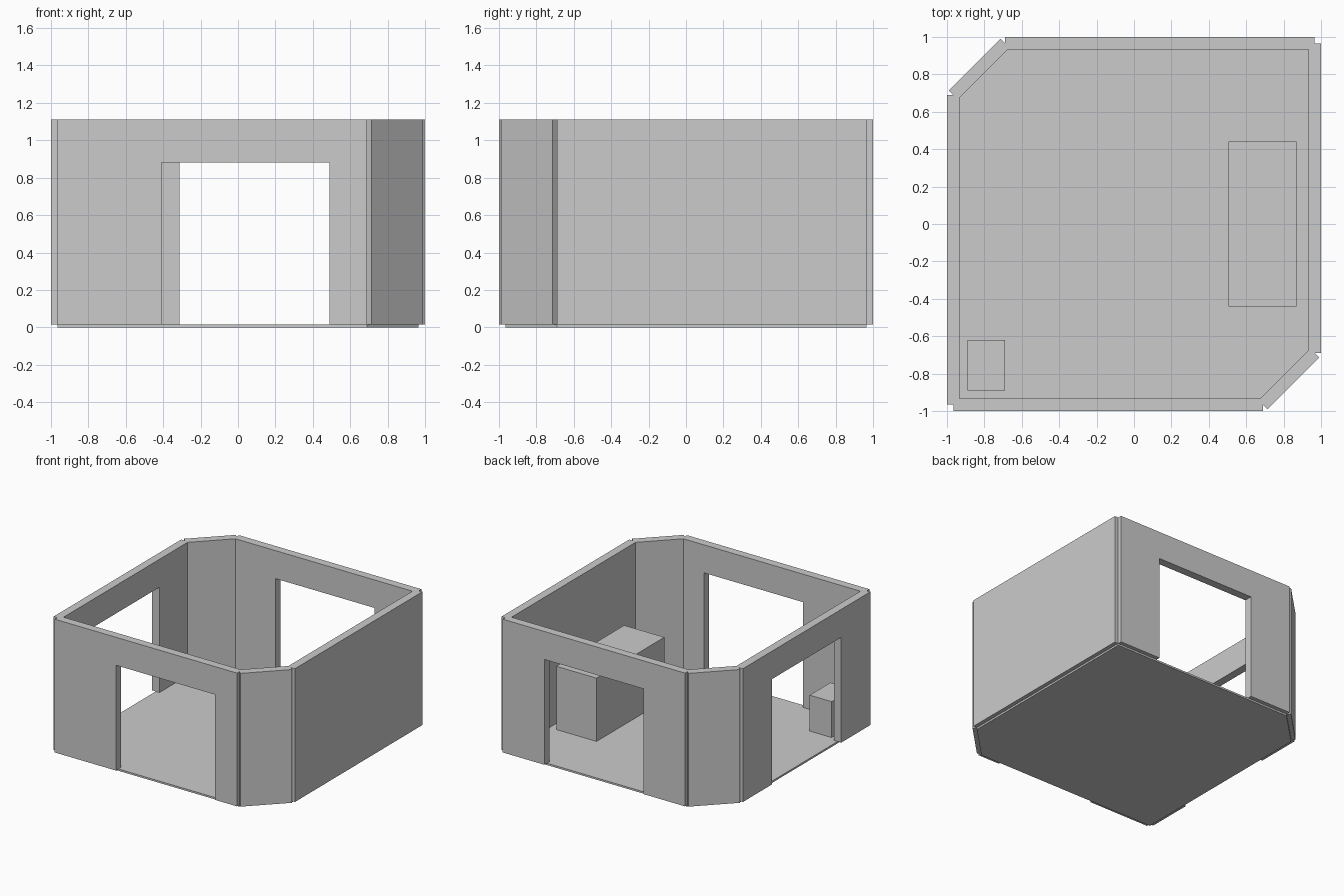
import bpy, bmesh
from mathutils import Matrix, Vector

cube = bpy.data.objects.get("Cube")
if cube:
    bpy.data.objects.remove(cube, do_unlink=True)

FLOOR = 0.015       # top of the floor slab
TOP = 1.11          # top of the walls
DOOR_TOP = 0.88
DOOR_WIDTH = 0.9
THICK = 0.067
R, C = 0.966, 0.69  # wall centre line and where the cut corners begin

grey = bpy.data.materials.new("plain grey")
grey.use_nodes = True
colour = (0.6, 0.6, 0.6, 1)
grey.diffuse_color = colour
grey.node_tree.nodes["Principled BSDF"].inputs["Base Color"].default_value = colour


def extrude_profile(name, points, offset, matrix=Matrix()):
    """Solid made by pushing a closed 3D outline along an offset."""
    bm = bmesh.new()
    face = bm.faces.new([bm.verts.new(p) for p in points])
    result = bmesh.ops.extrude_face_region(bm, geom=[face])
    moved = [v for v in result["geom"] if isinstance(v, bmesh.types.BMVert)]
    bmesh.ops.translate(bm, verts=moved, vec=offset)
    bmesh.ops.recalc_face_normals(bm, faces=bm.faces)
    bm.transform(matrix)
    mesh = bpy.data.meshes.new(name)
    bm.to_mesh(mesh)
    bm.free()
    mesh.materials.append(grey)
    obj = bpy.data.objects.new(name, mesh)
    bpy.context.collection.objects.link(obj)
    return obj


def wall(name, start, end, door=None):
    """Wall from start to end; door is the distance from start to the opening."""
    a, b = Vector((*start, 0)), Vector((*end, 0))
    along = (b - a).normalized()
    length = (b - a).length
    side = Vector((0, 0, 1)).cross(along)
    outline = [(0, FLOOR), (0, TOP), (length, TOP), (length, FLOOR)]
    if door is not None:
        far = door + DOOR_WIDTH
        outline += [(far, FLOOR), (far, DOOR_TOP), (door, DOOR_TOP), (door, FLOOR)]
    frame = Matrix((along, side, (0, 0, 1))).transposed().to_4x4()
    frame.translation = a
    points = [(u, -THICK / 2, z) for u, z in outline]
    extrude_profile(name, points, (0, THICK, 0), frame)


def block(name, x0, x1, y0, y1, height):
    """Box standing on the floor."""
    base = [(x0, y0, FLOOR), (x1, y0, FLOOR), (x1, y1, FLOOR), (x0, y1, FLOOR)]
    extrude_profile(name, base, (0, 0, height))


# Square plan with two opposite corners cut off
plan = [(-R, -R), (C, -R), (R, -C), (R, R), (-C, R), (-R, C)]
extrude_profile("floor", [(x, y, 0) for x, y in plan], (0, 0, FLOOR))

# Walls run around the plan; three have an opening
walls = [("front_wall", 0.556), ("front_corner_wall", None), ("left_wall", None),
         ("back_wall", 0.378), ("back_corner_wall", None), ("right_wall", 0.378)]
for i, (name, door) in enumerate(walls):
    wall(name, plan[i], plan[(i + 1) % len(plan)], door)

# Furniture blocks
block("counter", 0.505, 0.87, -0.44, 0.44, 0.52)
block("corner_cabinet", -0.89, -0.69, -0.89, -0.62, 0.295)
